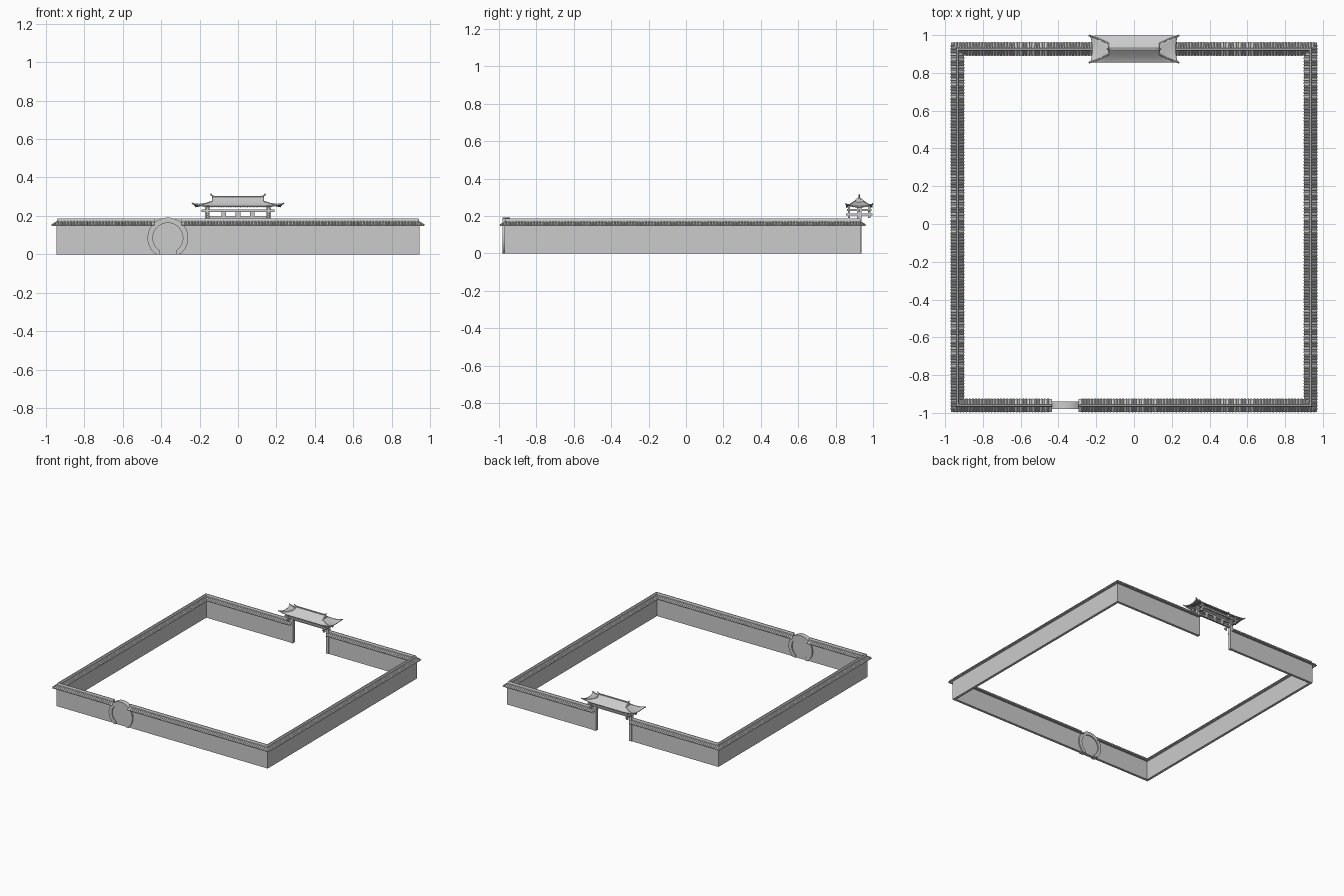
import bpy, bmesh, math
from mathutils import Vector

if "Cube" in bpy.data.objects:
    bpy.data.objects.remove(bpy.data.objects["Cube"])

X, YF, YB = 0.935, -0.96, 0.926      # wall centre lines
MX, MZ = -0.365, 0.085               # moon gate centre
GX, EAVE = 0.16, 0.034               # gate post offset, wall eave half width


def finish(name, bm, smooth=False):
    bmesh.ops.recalc_face_normals(bm, faces=bm.faces)
    me = bpy.data.meshes.new(name)
    bm.to_mesh(me)
    bm.free()
    ob = bpy.data.objects.new(name, me)
    bpy.context.collection.objects.link(ob)
    if smooth:
        bpy.context.view_layer.objects.active = ob
        ob.select_set(True)
        bpy.ops.object.shade_smooth_by_angle(angle=math.radians(40))
        ob.select_set(False)
    return ob


def skin(bm, rings):
    """Join closed rings of points into a capped tube."""
    vs = [[bm.verts.new(p) for p in r] for r in rings]
    n = len(vs[0])
    for a, b in zip(vs, vs[1:]):
        for i in range(n):
            bm.faces.new((a[i], a[(i + 1) % n], b[(i + 1) % n], b[i]))
    bm.faces.new(vs[0])
    bm.faces.new(vs[-1][::-1])


def tube(bm, pts, r, n=6):
    pts = [Vector(p) for p in pts]
    rings = []
    for i, p in enumerate(pts):
        d = (pts[min(i + 1, len(pts) - 1)] - pts[max(i - 1, 0)]).normalized()
        a = d.cross(Vector((0, 0, 1))).normalized()
        b = a.cross(d)
        rings.append([p + r * (a * math.cos(k * math.tau / n) + b * math.sin(k * math.tau / n)) for k in range(n)])
    skin(bm, rings)


def box(bm, x0, x1, y0, y1, z0, z1):
    skin(bm, [[(x0, y0, z), (x1, y0, z), (x1, y1, z), (x0, y1, z)] for z in (z0, z1)])


def sweep(name, profile, gap):
    """Mitred sweep of (outward, z) profile along both halves of the enclosure."""
    bm = bmesh.new()
    for s in (1, -1):
        path = [(MX + s * gap, YF, 0, -1), (s * X, YF, s, -1), (s * X, YB, s, 1), (s * GX, YB, 0, 1)]
        skin(bm, [[(x + w * nx, y + w * ny, z) for w, z in profile] for x, y, nx, ny in path])
    return finish(name, bm)


# Enclosure wall, tiled coping and its ridge
sweep("wall", [(-.01, 0), (.01, 0), (.01, .158), (-.01, .158)], 0.05)
sweep("coping", [(-EAVE, .147), (-EAVE, .151), (-.006, .168), (.006, .168),
                 (EAVE, .151), (EAVE, .147), (0, .155)], 0.07)
sweep("coping_ridge", [(-.008, .163), (.008, .163), (.008, .181), (.004, .187), (-.004, .187), (-.008, .181)], 0.07)

# Rows of round tiles across the coping, trimmed to the mitres
bm = bmesh.new()
sides = [((-X, YF), (1, 0), (0, -1), 2 * X), ((-X, YB), (1, 0), (0, 1), 2 * X),
         ((-X, YF), (0, 1), (-1, 0), YB - YF), ((X, YF), (0, 1), (1, 0), YB - YF)]
slope = lambda w: .172 - .6 * w
for (ox, oy), (dx, dy), (nx, ny), L in sides:
    n = round((L + 2 * EAVE) / 0.0165)
    for i in range(n + 1):
        t = -EAVE + (L + 2 * EAVE) * i / n
        x, y = ox + dx * t, oy + dy * t
        if dx and (ny < 0 and abs(x - MX) < .08 or ny > 0 and abs(x) < GX):
            continue
        inside = min(t, L - t)
        for s in (1, -1):
            w0 = max(.005, -inside) if s > 0 else .005
            w1 = EAVE + .001 if s > 0 else min(EAVE + .001, inside)
            if w1 - w0 > .003:
                tube(bm, [(x + nx * w * s, y + ny * w * s, slope(w)) for w in (w0, w1)], .0048)
finish("coping_tiles", bm)

# Moon gate: round surround with flat feet
bm = bmesh.new()
arc = [math.radians(-57 + 294 * i / 48) for i in range(49)]


def surround(bm, ri, ro, hy):
    pairs = [((ri * math.cos(a), MZ + ri * math.sin(a)), (ro * math.cos(a), max(0, MZ + ro * math.sin(a)))) for a in arc]
    fx = ri * math.cos(arc[0])
    pairs = [((fx, 0), (fx + ro - ri, 0))] + pairs + [((-fx, 0), (-fx - ro + ri, 0))]
    skin(bm, [[(MX + i[0], YF - hy, i[1]), (MX + o[0], YF - hy, o[1]),
               (MX + o[0], YF + hy, o[1]), (MX + i[0], YF + hy, i[1])] for i, o in pairs])


surround(bm, .078, .106, .02)
finish("moon_gate_surround", bm, True)

# Moon gate: round door panel
bm = bmesh.new()
skin(bm, [[(MX + .081 * math.cos(k * math.tau / 48), YF + y, max(0, MZ + .081 * math.sin(k * math.tau / 48)))
           for k in range(48)] for y in (-.012, .012)])
box(bm, MX - .045, MX + .045, YF - .012, YF + .012, 0, .03)
finish("moon_gate_panel", bm, True)

# Main gate: posts, cross arms, hanging posts and lintels
bm = bmesh.new()
for s in (1, -1):
    gx = s * GX
    box(bm, gx - .011, gx + .011, YB - .013, YB + .013, 0, .25)
    box(bm, gx - .006, gx + .006, YB - .07, YB + .07, .203, .213)
    box(bm, gx - .006, gx + .006, YB - .065, YB + .065, .228, .238)
    for t in (1, -1):
        y = YB + t * .054
        box(bm, gx - .006, gx + .006, y - .006, y + .006, .19, .25)
finish("gate_posts", bm)
bm = bmesh.new()
for y in (-.054, 0, .054):
    box(bm, -.19, .19, YB + y - .005, YB + y + .005, .221, .234)
box(bm, -GX, GX, YB - .005, YB + .005, .184, .196)
for x in (-.075, 0, .075):
    box(bm, x - .012, x + .012, YB - .006, YB + .006, .19, .225)
finish("gate_lintels", bm)

# Gate roof: hip-and-gable height field with lifted corners
HX, HY, RX = .222, .07, .13


def roof(x, y):
    u, s = abs(y) / HY, max(0, (abs(x) - RX) / (HX - RX))
    zf = .246 + .05 * max(0, 1 - u) ** 1.35
    zs = .246 + .027 * max(0, 1 - s) ** 1.2 if abs(x) > RX else 9
    lift = .012 * (min(1, s) * u) ** 2
    return zf + lift, zs + lift


def on_roof(x, y, up=0.0):
    flare = 1 + .05 * (abs(y) / HY) ** 3 * min(1, abs(x) / HX) ** 6
    return Vector((x * flare, YB + y, min(roof(x, y)) + up))


half = [RX + .001 + (HX - RX - .001) * i / 8 for i in range(9)]
xs = [-x for x in half[::-1]] + [-RX + RX * i / 6 for i in range(13)] + half
ys = [-HY + HY * i / 9 for i in range(19)]
bm = bmesh.new()
grid = [[bm.verts.new(on_roof(x, y)) for y in ys] for x in xs]
for a, b in zip(grid, grid[1:]):
    for j in range(len(ys) - 1):
        bm.faces.new((a[j], b[j], b[j + 1], a[j + 1]))
ob = finish("gate_roof", bm, True)
mod = ob.modifiers.new("thickness", 'SOLIDIFY')
mod.thickness, mod.offset = .006, -1

# Gate roof tile ribs running down each slope
bm = bmesh.new()
for s in (1, -1):
    for i in range(37):
        x = -HX + 2 * HX * i / 36
        ps = [(x, s * HY * k / 12) for k in range(13)]
        ps = [on_roof(*p, .001) for p in ps if roof(*p)[0] <= roof(*p)[1]]
        if len(ps) > 1:
            tube(bm, ps, .0035)
    for i in range(12):
        y = -HY + 2 * HY * i / 11
        ps = [(s * (RX + .002 + (HX - RX - .002) * k / 12), y) for k in range(13)]
        ps = [on_roof(*p, .001) for p in ps if roof(*p)[1] <= roof(*p)[0]]
        if len(ps) > 1:
            tube(bm, ps, .0035)
finish("gate_roof_tiles", bm)

# Gate roof ridges: main ridge with turned-up ends, gable ridges and hips
bm = bmesh.new()
box(bm, -.13, .13, YB - .005, YB + .005, .288, .304)
for s in (1, -1):
    tube(bm, [(s * .12, YB, .299), (s * .132, YB, .303), (s * .139, YB, .308), (s * .143, YB, .315)], .004)
    for t in (1, -1):
        tube(bm, [on_roof(s * RX, t * HY * k / 8 * .5, .003) for k in range(9)], .005)
        hip = [on_roof(s * (RX + (HX - RX) * k / 8), t * HY * (.38 + .62 * k / 8), .004) for k in range(9)]
        tube(bm, hip + [hip[-1] + Vector((s * .005, t * .002, .004))], .0045)
finish("gate_roof_ridges", bm)
